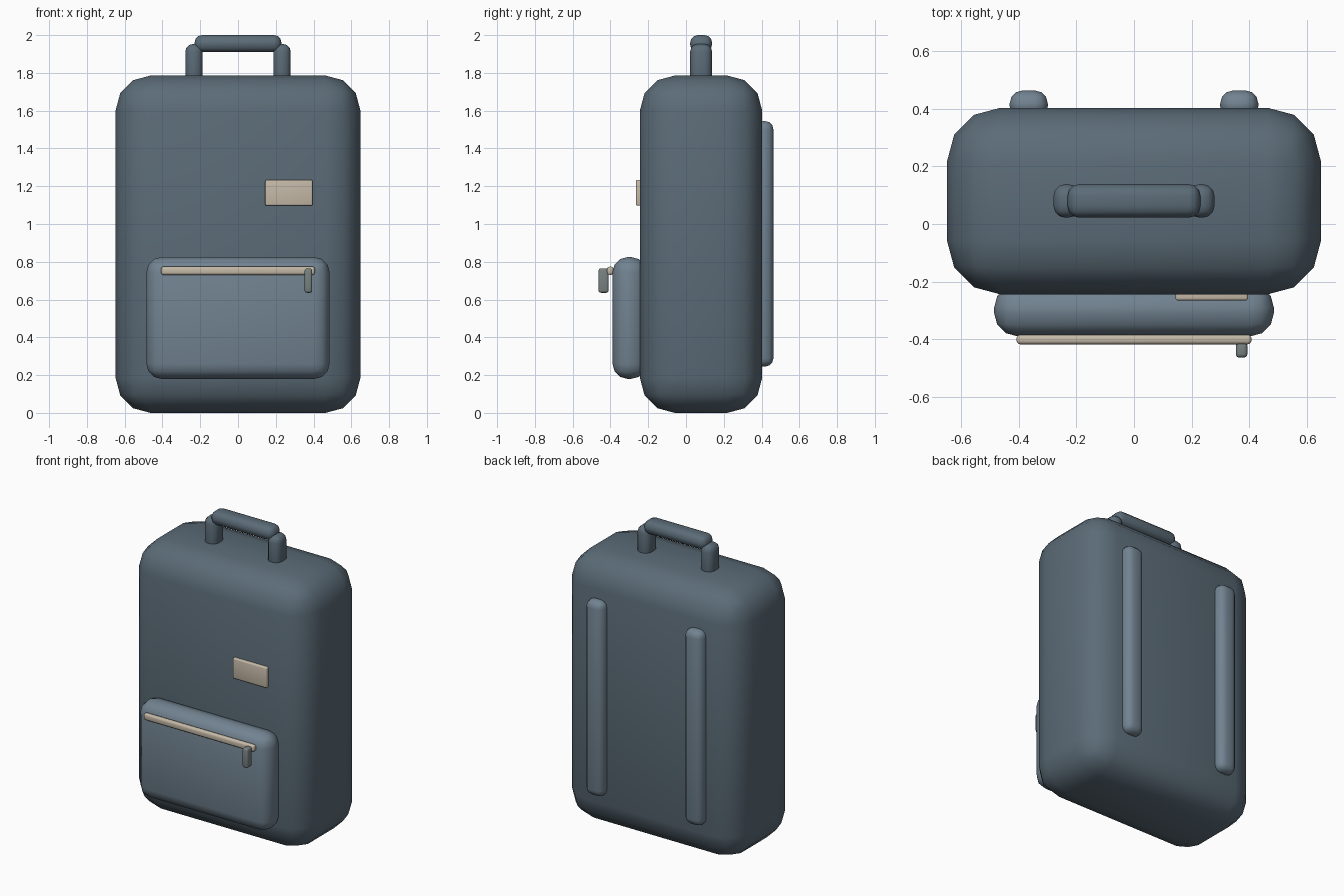
import bpy
import math

if "Cube" in bpy.data.objects:
    bpy.data.objects.remove(bpy.data.objects["Cube"])


def material(name, rgb):
    mat = bpy.data.materials.new(name)
    mat.diffuse_color = (*rgb, 1.0)
    mat.use_nodes = True
    mat.node_tree.nodes["Principled BSDF"].inputs["Base Color"].default_value = mat.diffuse_color
    return mat


NAVY = material("body_fabric", (0.105, 0.148, 0.185))
SLATE = material("pocket_fabric", (0.165, 0.225, 0.28))
TAN = material("tan_trim", (0.56, 0.49, 0.39))
METAL = material("dark_metal", (0.19, 0.22, 0.22))


def soft_box(name, xs, ys, zs, radius, mat, segments=3):
    """Rounded box spanning the given (min, max) ranges."""
    ranges = (xs, ys, zs)
    bpy.ops.mesh.primitive_cube_add(size=1, location=[(a + b) / 2 for a, b in ranges])
    obj = bpy.context.object
    obj.name = name
    obj.scale = [b - a for a, b in ranges]
    bpy.ops.object.transform_apply(location=False, rotation=False, scale=True)
    bevel = obj.modifiers.new("rounding", 'BEVEL')
    bevel.width = radius
    bevel.segments = segments
    bpy.ops.object.modifier_apply(modifier=bevel.name)
    bpy.ops.object.shade_smooth_by_angle(angle=math.radians(40))
    obj.data.materials.append(mat)
    return obj


# Main bag and front pocket
soft_box("body", (-0.648, 0.648), (-0.244, 0.403), (0, 1.786), 0.185, NAVY)
soft_box("front_pocket", (-0.485, 0.485), (-0.389, -0.21), (0.18, 0.825), 0.08, SLATE)

# Top grab handle
soft_box("handle_bar", (-0.23, 0.23), (0.022, 0.138), (1.91, 2.0), 0.04, NAVY)

# Mirrored pairs: handle posts and back straps
for side, label in ((-1, "left"), (1, "right")):
    x = side * 0.233
    soft_box(f"handle_post_{label}", (x - 0.046, x + 0.046), (0.022, 0.138),
             (1.72, 1.953), 0.04, NAVY)
    x = side * 0.365
    soft_box(f"back_strap_{label}", (x - 0.066, x + 0.066), (0.363, 0.463),
             (0.245, 1.545), 0.045, SLATE)

# Pocket zip, its pull, and the plain patch
soft_box("zip", (-0.407, 0.407), (-0.417, -0.384), (0.731, 0.774), 0.012, TAN)
soft_box("zip_pull", (0.353, 0.393), (-0.463, -0.41), (0.636, 0.765), 0.012, METAL)
soft_box("patch", (0.144, 0.395), (-0.265, -0.225), (1.097, 1.233), 0.008, TAN)
